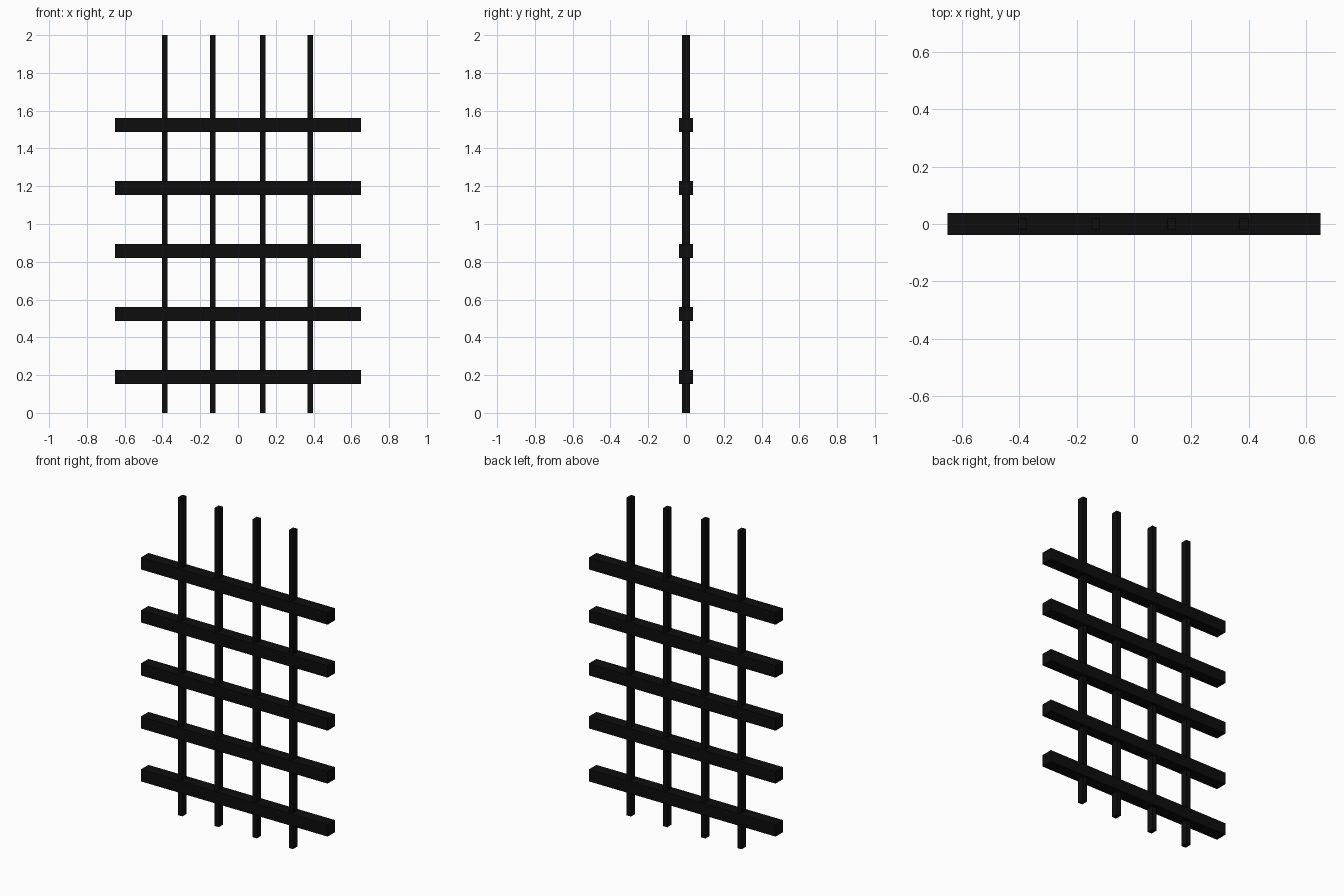
import bpy

if "Cube" in bpy.data.objects:
    bpy.data.objects.remove(bpy.data.objects["Cube"])

black = bpy.data.materials.new("black")
black.diffuse_color = (0.004, 0.004, 0.004, 1)
black.use_nodes = True
black.node_tree.nodes["Principled BSDF"].inputs["Base Color"].default_value = black.diffuse_color


def box(name, center, size):
    bpy.ops.mesh.primitive_cube_add(size=1, location=center)
    ob = bpy.context.object
    ob.name = name
    ob.scale = size
    bpy.ops.object.transform_apply(location=False, rotation=False, scale=True)
    ob.data.materials.append(black)


# thin upright bars
for i, x in enumerate((-0.387, -0.134, 0.131, 0.383)):
    box(f"upright_bar_{i + 1}", (x, 0, 1), (0.03, 0.042, 2))

# thick horizontal rails
for i in range(5):
    box(f"cross_rail_{i + 1}", (0, 0, 0.19 + i / 3), (1.3, 0.075, 0.075))
